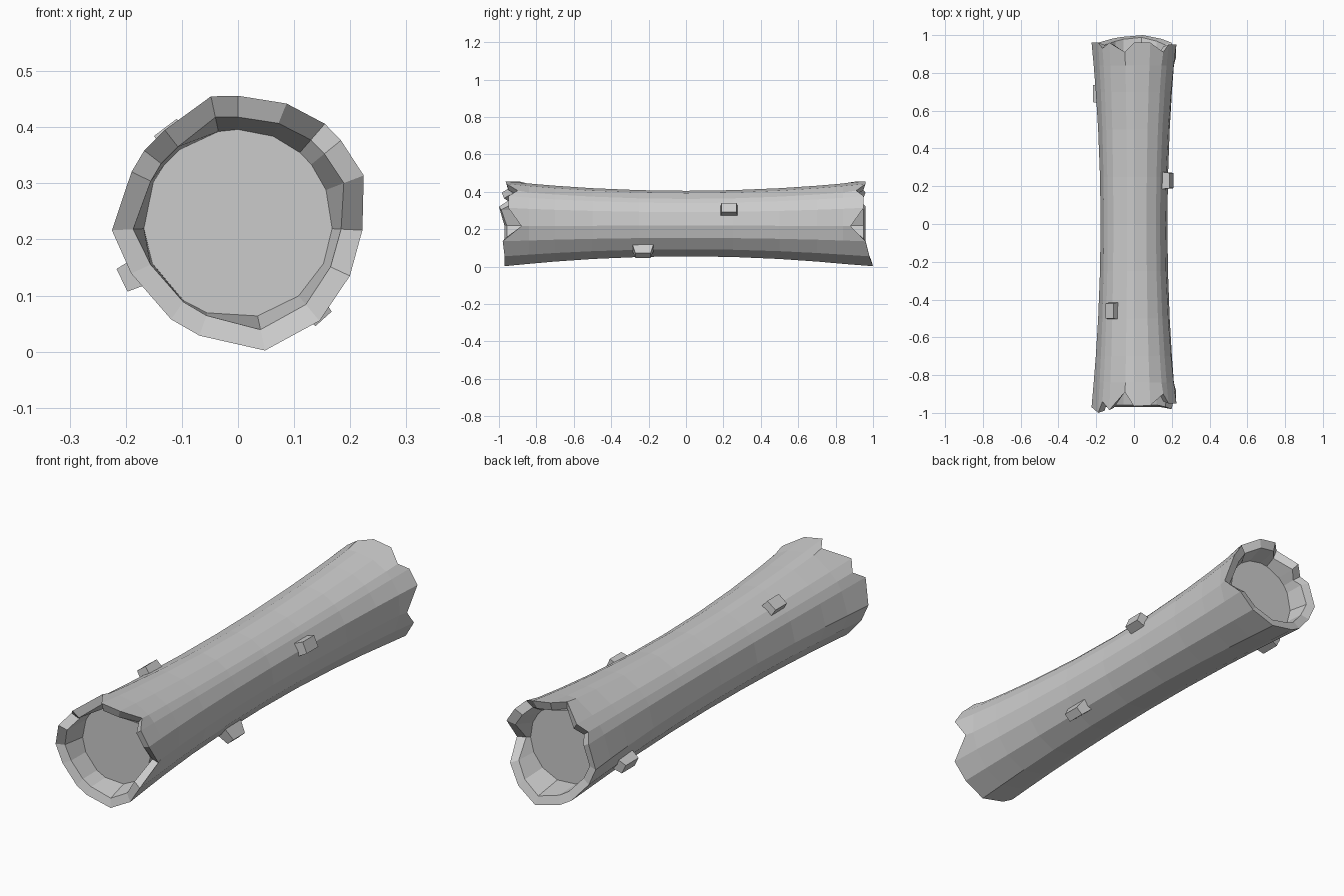
import bpy, bmesh
from math import cos, sin, radians
from mathutils import Matrix, Vector

cube = bpy.data.objects.get("Cube")
if cube:
    bpy.data.objects.remove(cube, do_unlink=True)

CENTRE_Z = 0.228
MID_R = 0.177

grey = bpy.data.materials.new("weathered grey")
grey.use_nodes = True
colour = (0.6, 0.6, 0.6, 1)
grey.diffuse_color = colour
grey.node_tree.nodes["Principled BSDF"].inputs["Base Color"].default_value = colour

# Jagged rim: angle, radius, reach of the front edge, reach of the back edge
RIM = [(-3, .222, .88, .88), (21, .240, .95, .95), (39, .236, .95, .95),
       (49, .236, .90, .91), (68, .231, .96, .96), (90, .228, .965, .96),
       (102, .232, .89, .91), (128, .212, .985, .96), (142, .212, .94, .93),
       (154, .211, 1.0, .96), (183, .225, .97, .96), (205, .210, .97, .96),
       (235, .208, .97, .98), (251, .211, .97, .99), (282, .231, .97, 1.0),
       (310, .226, .97, .98), (335, .220, .98, .96)]


def place(angle, r, y):
    a = radians(angle)
    return Vector((r * cos(a), y, CENTRE_Z + r * sin(a)))


def make_object(name, bm):
    bmesh.ops.recalc_face_normals(bm, faces=bm.faces)
    mesh = bpy.data.meshes.new(name)
    bm.to_mesh(mesh)
    bm.free()
    mesh.materials.append(grey)
    obj = bpy.data.objects.new(name, mesh)
    bpy.context.collection.objects.link(obj)
    return obj


def flared(r, y):
    return MID_R + (r - MID_R) * (abs(y) / 0.96) ** 2


# Log shell: cap, inner wall, rim, flared bark, rim, inner wall, cap
bm = bmesh.new()
rings = []


def add_ring(points):
    rings.append([bm.verts.new(p) for p in points])


def end_rings(side):
    reach = [row[2] if side < 0 else row[3] for row in RIM]
    cap = [place(a, 0.168, side * 0.86) for a, r, f, b in RIM]
    inner = [place(row[0], row[1] - 0.038, side * (y - 0.012))
             for row, y in zip(RIM, reach)]
    outer = [place(row[0], row[1], side * y) for row, y in zip(RIM, reach)]
    return [cap, inner, outer]


for points in end_rings(-1):
    add_ring(points)
for y in (-0.84, -0.7, -0.5, -0.25, 0, 0.25, 0.5, 0.7, 0.84):
    add_ring([place(a, flared(r, y), y) for a, r, f, b in RIM])
for points in reversed(end_rings(1)):
    add_ring(points)

count = len(RIM)
for first, second in zip(rings, rings[1:]):
    for i in range(count):
        j = (i + 1) % count
        bm.faces.new((first[i], first[j], second[j], second[i]))
bm.faces.new(rings[0])
bm.faces.new(rings[-1])
log = make_object("hollow_log", bm)


# Cut branch stubs: tapered blocks pointing outward from the bark
def branch_stub(name, angle, y, length, width, top_r, taper):
    bm = bmesh.new()
    bmesh.ops.create_cube(bm, size=1)
    for v in bm.verts:
        outward = v.co.z > 0
        scale = taper if outward else 1
        r = top_r if outward else 0.15
        v.co = Vector((r, v.co.y * length * scale, v.co.x * width * scale))
    bm.transform(Matrix.Translation((0, y, CENTRE_Z))
                 @ Matrix.Rotation(radians(-angle), 4, 'Y'))
    make_object(name, bm)


branch_stub("left_upper_stub", 24, 0.23, 0.095, 0.06, 0.217, 0.85)
branch_stub("left_lower_stub", -48, -0.23, 0.125, 0.06, 0.228, 0.65)
branch_stub("right_lower_stub", 206, 0.69, 0.12, 0.06, 0.23, 0.75)
branch_stub("top_stub", 127, -0.46, 0.095, 0.06, 0.215, 0.85)
